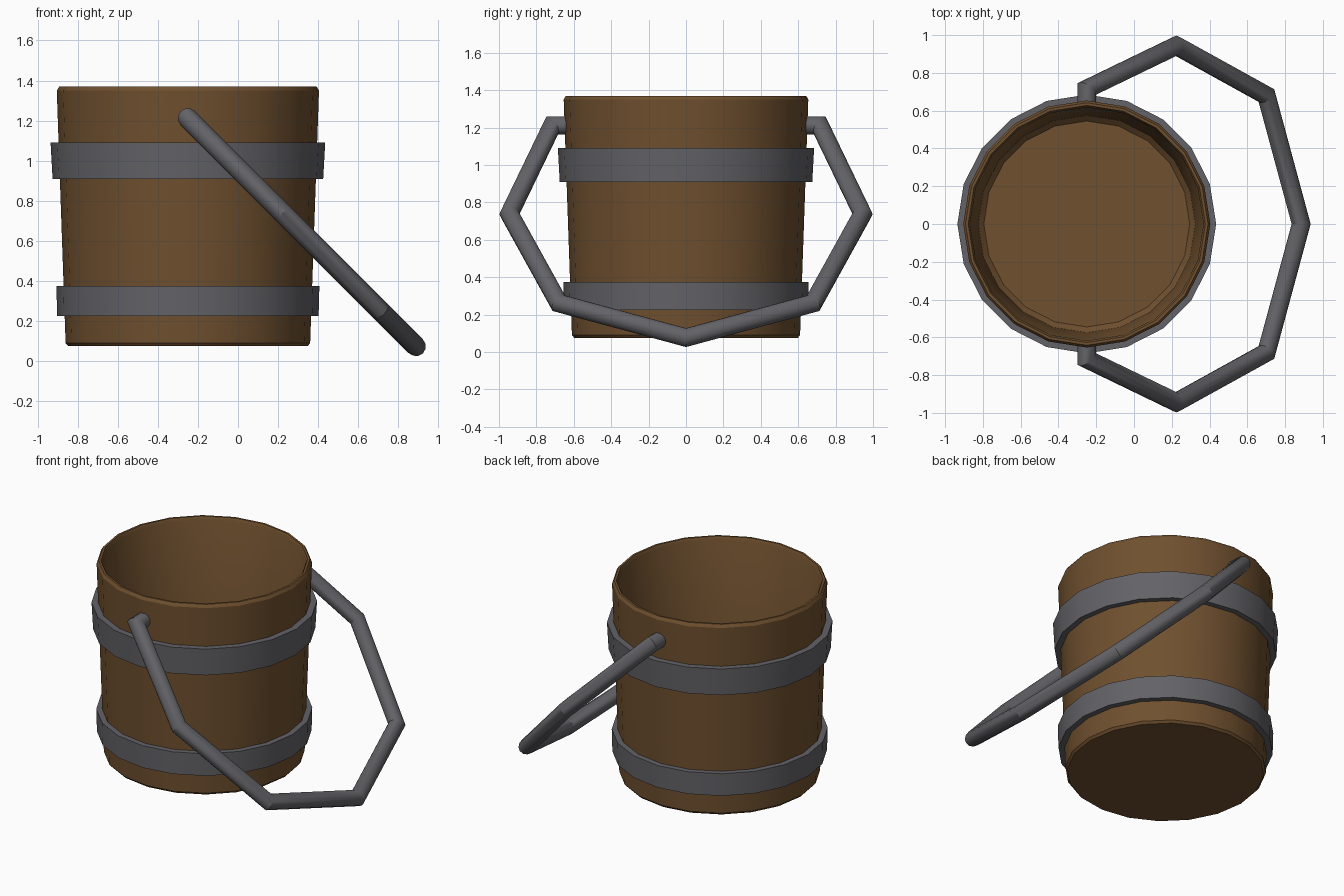
import bpy, bmesh, math
from mathutils import Vector

if "Cube" in bpy.data.objects:
    bpy.data.objects.remove(bpy.data.objects["Cube"])

CX, SIDES = -0.25, 20


def material(name, rgb):
    m = bpy.data.materials.new(name)
    m.diffuse_color = (*rgb, 1)
    m.use_nodes = True
    m.node_tree.nodes["Principled BSDF"].inputs["Base Color"].default_value = m.diffuse_color
    return m


wood = material("brown wood", (0.16, 0.08, 0.028))
iron = material("grey iron", (0.125, 0.122, 0.135))


def finish(name, bm, mat, angle):
    bmesh.ops.recalc_face_normals(bm, faces=bm.faces)
    me = bpy.data.meshes.new(name)
    bm.to_mesh(me)
    bm.free()
    ob = bpy.data.objects.new(name, me)
    bpy.context.collection.objects.link(ob)
    me.materials.append(mat)
    bpy.ops.object.select_all(action='DESELECT')
    ob.select_set(True)
    bpy.context.view_layer.objects.active = ob
    bpy.ops.object.shade_smooth_by_angle(angle=math.radians(angle))
    return ob


def skin(bm, rings, closed):
    """Bridge a list of vertex rings, capping the ends or joining them."""
    n = len(rings[0])
    pairs = list(zip(rings, rings[1:]))
    if closed:
        pairs.append((rings[-1], rings[0]))
    for a, b in pairs:
        for i in range(n):
            j = (i + 1) % n
            bm.faces.new((a[i], a[j], b[j], b[i]))
    if not closed:
        bm.faces.new(rings[0])
        bm.faces.new(rings[-1])


def lathe(name, profile, mat, closed=False):
    bm = bmesh.new()
    rings = []
    for r, z in profile:
        rings.append([bm.verts.new((CX + r * math.cos(k * math.tau / SIDES),
                                    r * math.sin(k * math.tau / SIDES), z))
                      for k in range(SIDES)])
    skin(bm, rings, closed)
    return finish(name, bm, mat, 32)


# Bucket: outer wall, rounded rim, inner wall and floor
lathe("bucket", [(0.597, 0.075), (0.61, 0.09), (0.654, 1.35), (0.642, 1.37),
                 (0.628, 1.37), (0.618, 1.35), (0.575, 0.18), (0.545, 0.15)], wood)

# Hoops
for name, z0, z1, r0, r1 in (("lower_hoop", 0.225, 0.375, 0.652, 0.656),
                             ("upper_hoop", 0.91, 1.09, 0.675, 0.685)):
    lathe(name, [(r0, z0), (r1, z1), (r1 - 0.045, z1), (r0 - 0.045, z0)], iron, True)

# Handle: mitred round bar in a plane tilted 45 degrees; path is (along tilt, y)
half = [(0, 0.63), (0, 0.715), (0.67, 0.944), (1.345, 0.68)]
path = [Vector(p) for p in half + [(1.605, 0)] + [(d, -y) for d, y in reversed(half)]]
R, N, S = 0.05, 12, math.sqrt(0.5)
down, up, origin = Vector((S, 0, -S)), Vector((S, 0, S)), Vector((CX, 0, 1.212))
bm = bmesh.new()
rings = []
for i, p in enumerate(path):
    t0 = (p - path[i - 1]).normalized() if i else None
    t1 = (path[i + 1] - p).normalized() if i < len(path) - 1 else t0
    t0 = t0 or t1
    t = (t0 + t1).normalized()
    side = Vector((-t.y, t.x)) / t.dot(t1)
    ring = []
    for k in range(N):
        a = k * math.tau / N
        q = p + side * (R * math.cos(a))
        ring.append(bm.verts.new(origin + down * q.x + Vector((0, q.y, 0))
                                 + up * (R * math.sin(a))))
    rings.append(ring)
skin(bm, rings, False)
finish("handle", bm, iron, 31)
